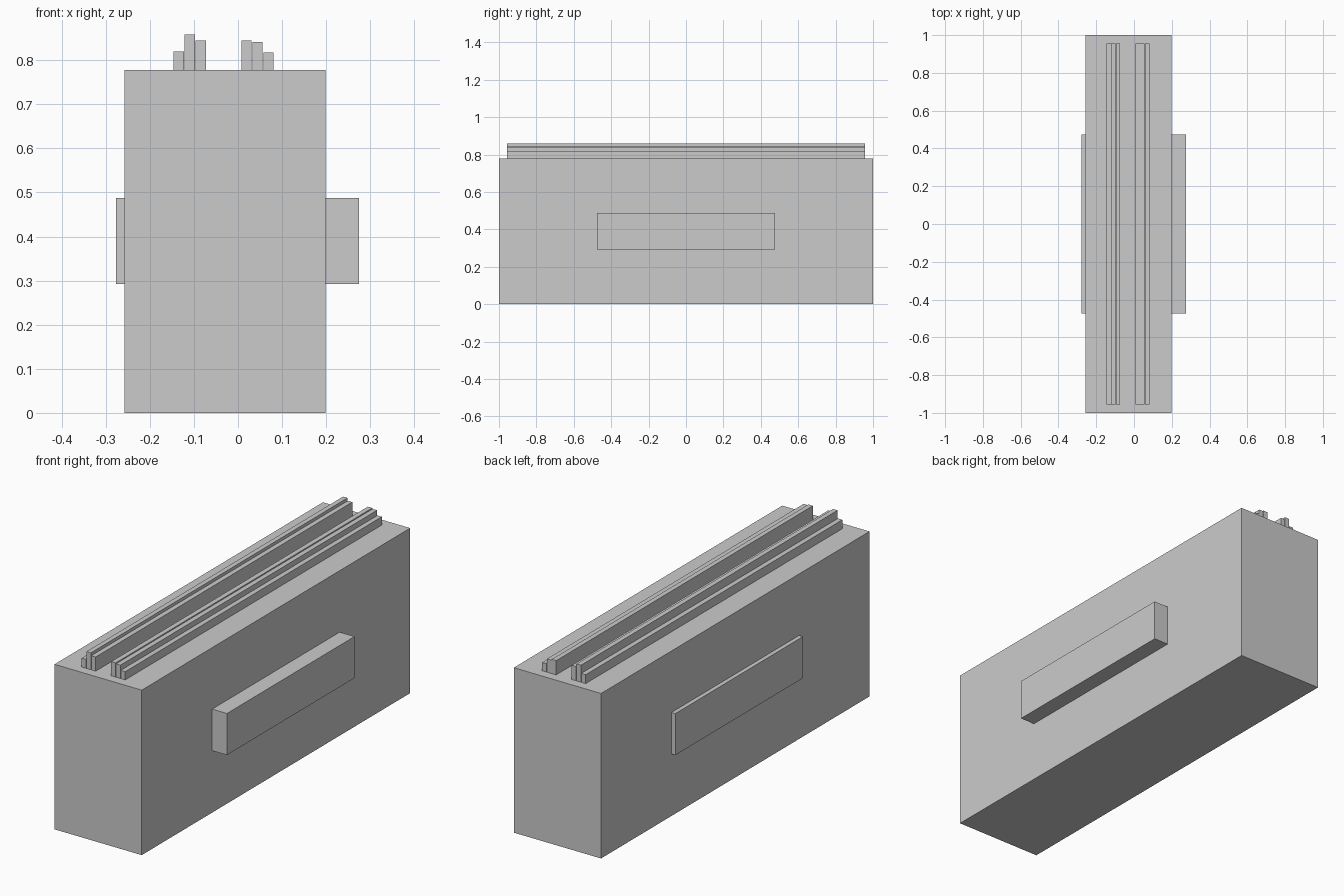
import bpy

if "Cube" in bpy.data.objects:
    bpy.data.objects.remove(bpy.data.objects["Cube"])


def box(name, x, y, z):
    """Axis-aligned box from (min, max) ranges."""
    size = [r[1] - r[0] for r in (x, y, z)]
    mid = [(r[0] + r[1]) / 2 for r in (x, y, z)]
    bpy.ops.mesh.primitive_cube_add(size=1, location=mid)
    ob = bpy.context.object
    ob.name = name
    ob.scale = size
    bpy.ops.object.transform_apply(location=False, rotation=False, scale=True)
    return ob


LEFT, RIGHT, TOP = -0.257, 0.198, 0.778

# Main block
box("body", (LEFT, RIGHT), (-1, 1), (0, TOP))

# Side panels: shallow on the left, deep on the right
for name, x in (("left_panel", (-0.277, LEFT)), ("right_panel", (RIGHT, 0.275))):
    box(name, x, (-0.475, 0.475), (0.292, 0.488))

# Two groups of three long slats of uneven height on top
groups = {
    "left_slat": (-0.146, (0.820, 0.858, 0.845)),
    "right_slat": (0.008, (0.845, 0.841, 0.817)),
}
for name, (start, heights) in groups.items():
    for i, h in enumerate(heights):
        x = start + i * 0.025
        box(f"{name}_{i + 1}", (x, x + 0.023), (-0.956, 0.956), (TOP, h))
